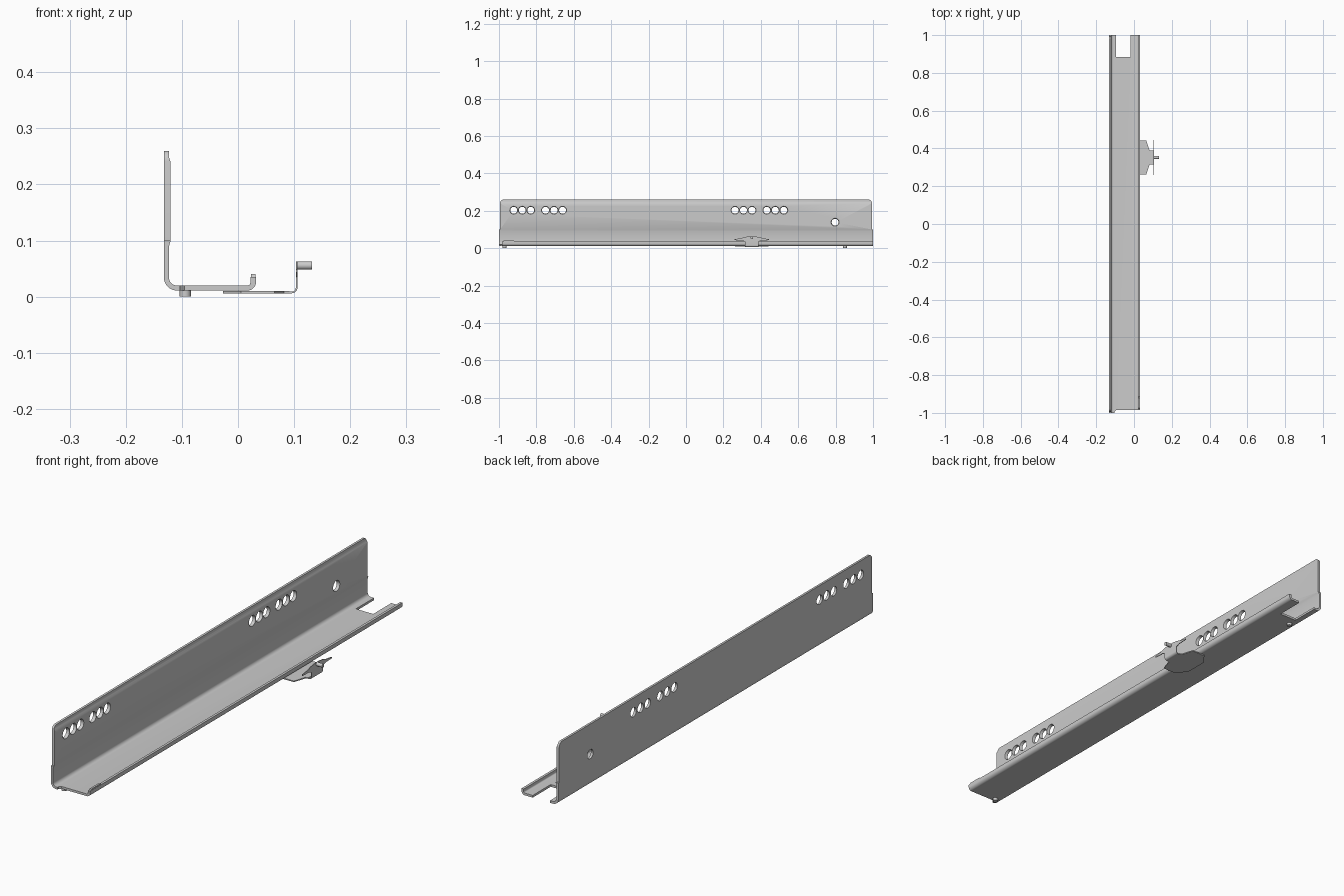
import bpy, bmesh, math
from mathutils import Vector

if "Cube" in bpy.data.objects:
    bpy.data.objects.remove(bpy.data.objects["Cube"])


def finish(name, bm, angle=35):
    bmesh.ops.recalc_face_normals(bm, faces=bm.faces)
    me = bpy.data.meshes.new(name)
    bm.to_mesh(me)
    bm.free()
    ob = bpy.data.objects.new(name, me)
    bpy.context.collection.objects.link(ob)
    smooth(ob, angle)
    return ob


def activate(ob):
    bpy.ops.object.select_all(action='DESELECT')
    ob.select_set(True)
    bpy.context.view_layer.objects.active = ob


def smooth(ob, angle=35):
    activate(ob)
    bpy.ops.object.shade_smooth_by_angle(angle=math.radians(angle))


def prism(name, pts, axis, lo, hi):
    """Extrude a 2D outline along an axis: x->(y,z), y->(x,z), z->(x,y)."""
    place = {'x': lambda a, b, t: (t, a, b),
             'y': lambda a, b, t: (a, t, b),
             'z': lambda a, b, t: (a, b, t)}[axis]
    bm = bmesh.new()
    ends = [[bm.verts.new(place(a, b, t)) for a, b in pts] for t in (lo, hi)]
    n = len(pts)
    for ring in ends:
        bm.faces.new(ring)
    for i in range(n):
        j = (i + 1) % n
        bm.faces.new((ends[0][i], ends[0][j], ends[1][j], ends[1][i]))
    return finish(name, bm)


def lathe_x(name, profile, centres, seg=32):
    """Turned solids along x from (x, radius) rings, one per (y, z) centre."""
    bm = bmesh.new()
    for cy, cz in centres:
        rings = [[bm.verts.new((x, cy + r * math.cos(2 * math.pi * k / seg),
                                cz + r * math.sin(2 * math.pi * k / seg)))
                  for k in range(seg)] for x, r in profile]
        bm.faces.new(rings[0])
        bm.faces.new(rings[-1])
        for a, b in zip(rings, rings[1:]):
            for k in range(seg):
                m = (k + 1) % seg
                bm.faces.new((a[k], a[m], b[m], b[k]))
    return finish(name, bm)


def box(x0, x1, y0, y1):
    return [(x0, y0), (x1, y0), (x1, y1), (x0, y1)]


def arc(cx, cz, r, a0, a1, n=8):
    return [(cx + r * math.cos(math.radians(a0 + (a1 - a0) * i / n)),
             cz + r * math.sin(math.radians(a0 + (a1 - a0) * i / n)))
            for i in range(n + 1)]


def cut(ob, cutter):
    mod = ob.modifiers.new("cut", 'BOOLEAN')
    mod.operation, mod.solver, mod.object = 'DIFFERENCE', 'EXACT', cutter
    activate(ob)
    bpy.ops.object.modifier_apply(modifier=mod.name)
    bpy.data.objects.remove(cutter)


# Rail: folded sheet section with thicker wall band and small lip
section = ([(-0.132, 0.26)] + arc(-0.109, 0.034, 0.023, 180, 270)
           + arc(0.017, 0.026, 0.015, 270, 360) + [(0.032, 0.035), (0.022, 0.035)]
           + arc(0.017, 0.025, 0.005, 0, -90, 5)
           + arc(-0.109, 0.034, 0.014, 270, 180)
           + [(-0.123, 0.09), (-0.120, 0.1), (-0.120, 0.24), (-0.123, 0.248), (-0.123, 0.26)])
rail = prism("rail", section, 'y', -1, 1)

# Wall ends: set back slightly, rounded upper corners
for s in (1, -1):
    pts = [(0.994, 0.1)] + arc(0.974, 0.241, 0.02, 0, 90, 6) + [(0.974, 0.3), (1.1, 0.3), (1.1, 0.1)]
    cut(rail, prism("end_cutter", [(s * y, z) for y, z in pts], 'x', -0.2, -0.1))

# Floor: rear notch and set-back front edge
cut(rail, prism("notch_cutter", box(-0.095, -0.018, 0.885, 1.1), 'z', -0.05, 0.06))
cut(rail, prism("front_cutter", [(-0.112, -1.1), (0.1, -1.1), (0.1, -0.985), (-0.095, -0.985),
                                 (-0.103, -0.993)], 'z', -0.05, 0.06))

# Screw holes: groups of three, countersunk on the inner side
holes = [(start + 0.0455 * i, 0.203)
         for start in (-0.921, -0.751, 0.262, 0.432) for i in range(3)]
holes.append((0.797, 0.139))
cut(rail, lathe_x("hole_cutter", [(-0.16, 0.0185), (-0.129, 0.0185), (-0.120, 0.0215), (-0.09, 0.0215)], holes))
smooth(rail)

# Raised stop on the lip near the front
prism("lip_stop", [(-0.98, 0.028), (-0.975, 0.04), (-0.92, 0.04), (-0.905, 0.028)], 'x', 0.023, 0.031)

# Locating studs under the floor
for name, y in (("front_stud", -0.97), ("rear_stud", 0.85)):
    prism(name, arc(-0.094, y, 0.01, 0, 345, 23), 'z', 0.0, 0.018)

# Latch: base plate, bent stem, winged front plate and pin
yc = 0.352
half = [(-0.027, 0.045), (-0.005, 0.075), (0.005, 0.09), (0.065, 0.09), (0.082, 0.038), (0.092, 0.036)]
prism("latch_base", [(x, yc - w) for x, w in half] + [(x, yc + w) for x, w in reversed(half)],
      'z', 0.006, 0.0105)
stem = ([(0.08, 0.006)] + arc(0.096, 0.016, 0.010, -90, 0, 6) + [(0.106, 0.045), (0.103, 0.045)]
        + arc(0.096, 0.016, 0.007, 0, -90, 6) + [(0.08, 0.009)])
prism("latch_stem", stem, 'y', yc - 0.036, yc + 0.036)
wing = [(0.036, 0.035), (0.05, 0.041), (0.093, 0.043), (0.093, 0.048), (0.06, 0.053), (0.038, 0.060), (0.015, 0.063)]
prism("latch_wings", [(yc + w, z) for w, z in wing] + [(yc - w, z) for w, z in reversed(wing)],
      'x', 0.103, 0.106)
lathe_x("latch_pin", [(0.104, 0.0075), (0.132, 0.0075)], [(yc, 0.0555)], 20)
